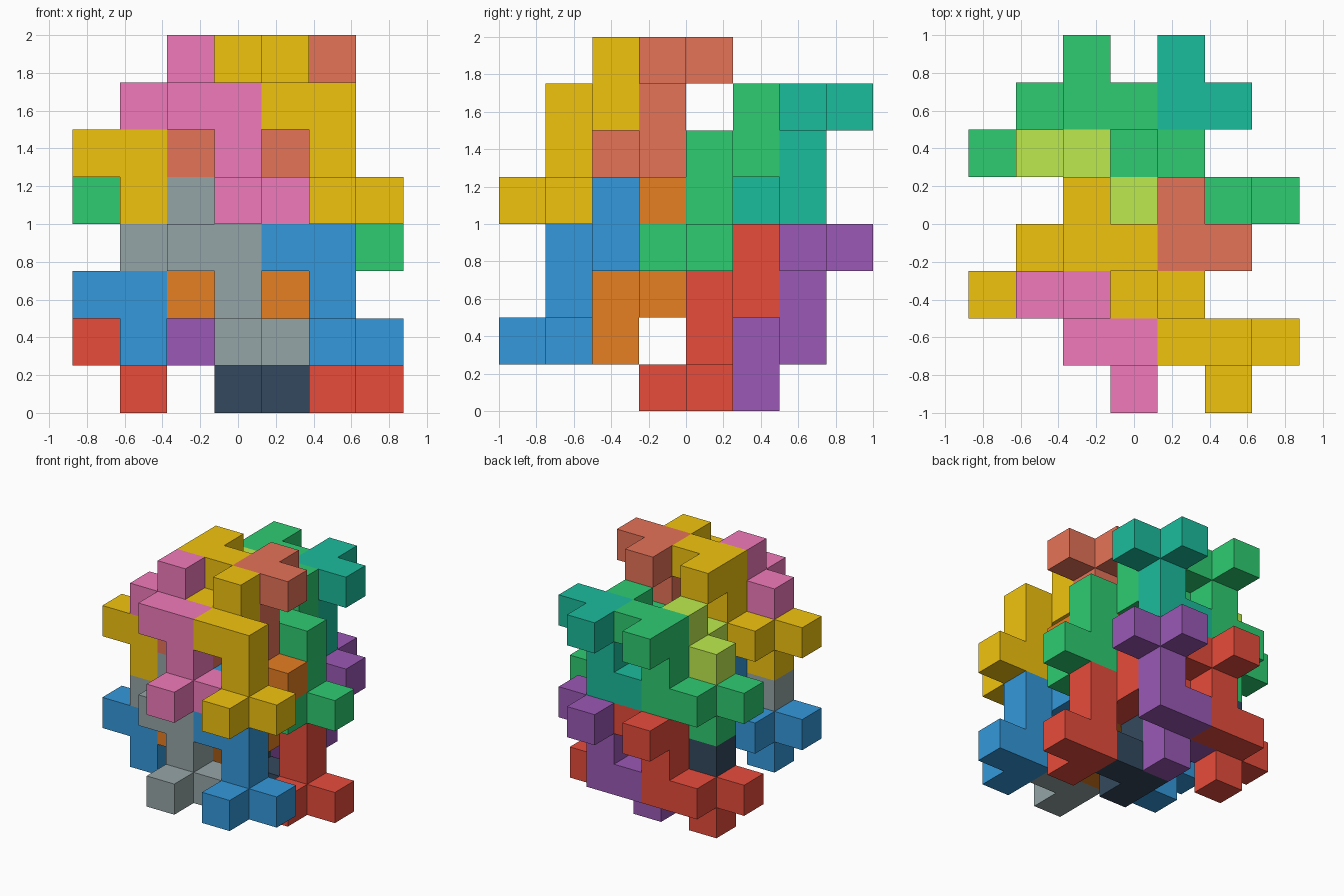
import bpy, bmesh
from mathutils import Vector

if "Cube" in bpy.data.objects:
    bpy.data.objects.remove(bpy.data.objects["Cube"])

U = 0.25  # cell size

# One nine-cell block: a three-cell post, two feet, and a bent arm at the far end
POST = [(0, 0, 0), (0, 0, 1), (0, 0, 2)]
FEET = [(0, -1, 0), (1, 0, 0)]
ARM = [(-1, 0, 2), (-1, 1, 2), (-2, 1, 2), (-1, 1, 3)]
UPRIGHT = POST + FEET + ARM
FLIPPED = [(x, -y, -z) for x, y, z in UPRIGHT]  # half turn about x

PALETTE = {
    "red": (231, 76, 60), "blue": (52, 152, 219), "purple": (155, 89, 182),
    "orange": (230, 126, 34), "grey": (149, 165, 166), "navy": (52, 73, 94),
    "yellow": (241, 196, 15), "pink": (240, 122, 186), "salmon": (230, 115, 88),
    "green": (46, 204, 113), "teal": (26, 188, 156), "lime": (190, 235, 78),
}


def linear(v):
    v /= 255
    return v / 12.92 if v <= 0.04045 else ((v + 0.055) / 1.055) ** 2.4


MATERIALS = {}
for name, rgb in PALETTE.items():
    MATERIALS[name] = bpy.data.materials.new(name)
    MATERIALS[name].diffuse_color = (*map(linear, rgb), 1)


def block_mesh(name, cells):
    """Outer skin of a group of cells, with flat areas joined."""
    bm = bmesh.new()
    filled = set(cells)
    for cell in cells:
        c = Vector(cell)
        for axis in range(3):
            for side in (-1, 1):
                n, u = Vector((0, 0, 0)), Vector((0, 0, 0))
                n[axis] = side
                u[(axis + 1) % 3] = 1
                if tuple(int(a) for a in c + n) in filled:
                    continue
                v = n.cross(u)
                bm.faces.new([bm.verts.new((c + (n + u * a + v * b) / 2) * U)
                              for a, b in ((-1, -1), (1, -1), (1, 1), (-1, 1))])
    bmesh.ops.remove_doubles(bm, verts=bm.verts, dist=1e-4)
    bmesh.ops.dissolve_limit(bm, angle_limit=0.02, verts=bm.verts, edges=bm.edges)
    bmesh.ops.recalc_face_normals(bm, faces=bm.faces)
    me = bpy.data.meshes.new(name)
    bm.to_mesh(me)
    bm.free()
    return me


def add_block(name, cells, cell, color):
    me = block_mesh(name, cells)
    me.materials.append(MATERIALS[color])
    ob = bpy.data.objects.new(name, me)
    ob.location = ((cell[0] - 3) * U, (cell[1] - 3.5) * U, (cell[2] + 0.5) * U)
    bpy.context.collection.objects.link(ob)


# Rows of interlocking blocks: (row name, shape, y cell, z cell, left x, colours left/right)
ROWS = [
    ("front_lower_upright", UPRIGHT, 1, 1, 3, ("grey", "blue")),
    ("front_upper_upright", UPRIGHT, 1, 4, 3, ("pink", "yellow")),
    ("back_lower_upright", UPRIGHT, 4, 0, 3, ("navy", "red")),
    ("back_upper_upright", UPRIGHT, 4, 3, 3, ("lime", "green")),
    ("front_lower_flipped", FLIPPED, 3, 4, 2, ("blue", "orange")),
    ("front_upper_flipped", FLIPPED, 3, 7, 2, ("yellow", "salmon")),
    ("back_lower_flipped", FLIPPED, 6, 3, 2, ("red", "purple")),
    ("back_upper_flipped", FLIPPED, 6, 6, 2, ("green", "teal")),
]
for row, cells, y, z, x, colors in ROWS:
    for i, side in enumerate(("left", "right")):
        add_block(f"{row}_block_{side}", cells, (x + 2 * i, y, z), colors[i])

for m in bpy.data.materials:
    if m.users and not m.is_grease_pencil:
        m.use_nodes = True
        m.node_tree.nodes["Principled BSDF"].inputs["Base Color"].default_value = m.diffuse_color
